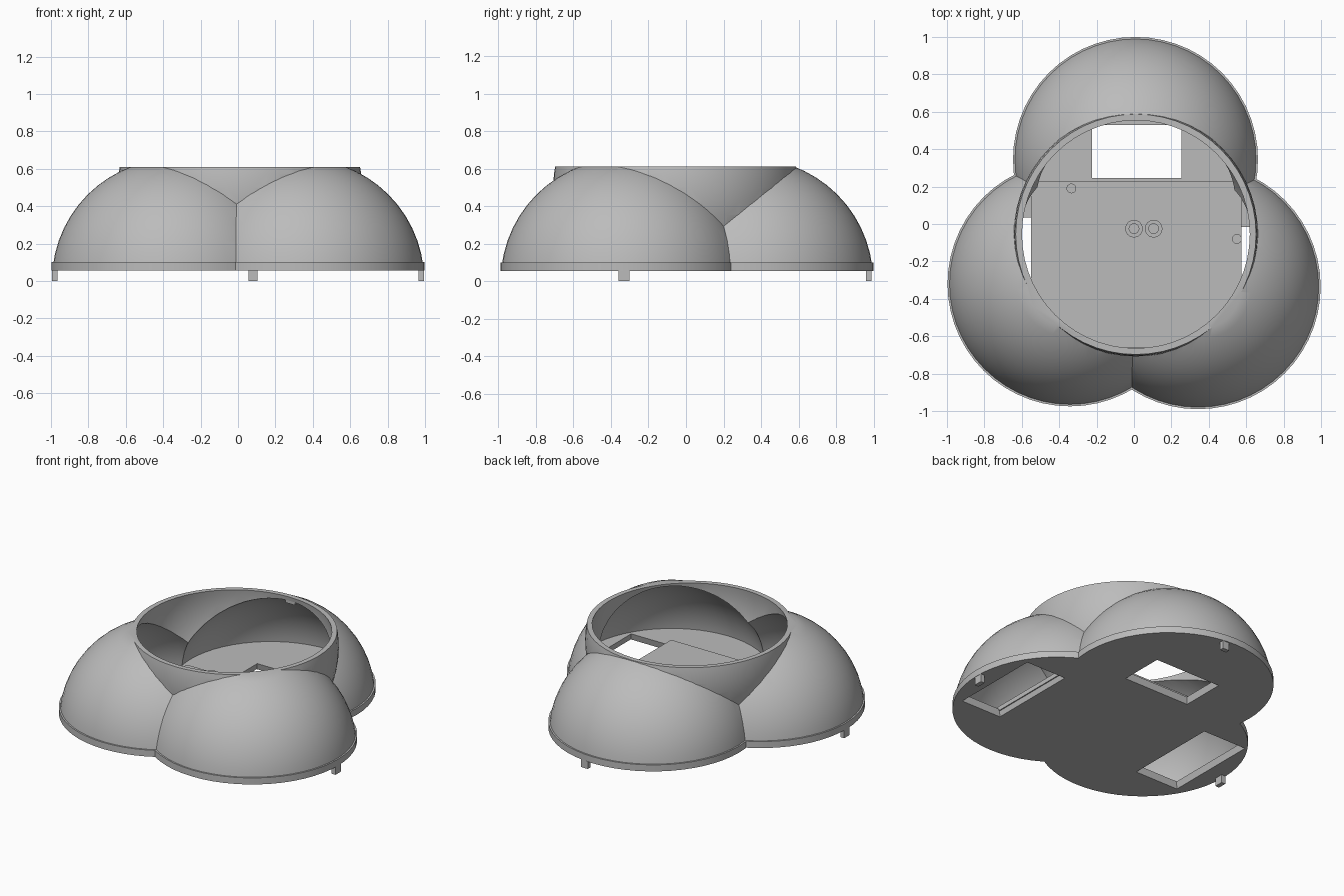
import bpy, bmesh, math
from mathutils import Vector

if "Cube" in bpy.data.objects:
    bpy.data.objects.remove(bpy.data.objects["Cube"], do_unlink=True)

grey = bpy.data.materials.new("light_grey")
grey.use_nodes = True
grey.diffuse_color = (0.5, 0.5, 0.5, 1)
grey.node_tree.nodes["Principled BSDF"].inputs["Base Color"].default_value = (0.5, 0.5, 0.5, 1)

BASE, SEAM, TOP = 0.055, 0.10, 0.61
WALL = 0.033
LOBES = [(-0.342, -0.32, 0), (0.343, -0.335, 0), (0.008, 0.345, 0)]
CUP = (0.01, -0.055, 0.5)
R = 0.653


def finish(name, bm):
    me = bpy.data.meshes.new(name)
    bm.to_mesh(me)
    bm.free()
    ob = bpy.data.objects.new(name, me)
    bpy.context.collection.objects.link(ob)
    me.materials.append(grey)
    return ob


def ball(name, centre, r):
    bm = bmesh.new()
    bmesh.ops.create_uvsphere(bm, u_segments=56, v_segments=28, radius=r)
    bmesh.ops.translate(bm, verts=bm.verts, vec=Vector(centre))
    return finish(name, bm)


def disc(name, x, y, z0, z1, r, seg=24):
    bm = bmesh.new()
    bmesh.ops.create_cone(bm, cap_ends=True, segments=seg, radius1=r, radius2=r, depth=z1 - z0)
    bmesh.ops.translate(bm, verts=bm.verts, vec=(x, y, (z0 + z1) / 2))
    return finish(name, bm)


def box(name, x0, x1, y0, y1, z0, z1):
    bm = bmesh.new()
    bmesh.ops.create_cube(bm, size=1)
    for v in bm.verts:
        v.co = ((x0, x1)[v.co.x > 0], (y0, y1)[v.co.y > 0], (z0, z1)[v.co.z > 0])
    return finish(name, bm)


def combine(ob, other, op):
    """Apply a boolean and discard the helper."""
    mod = ob.modifiers.new("cut", "BOOLEAN")
    mod.operation, mod.object, mod.solver = op, other, "EXACT"
    bpy.context.view_layer.update()
    me = bpy.data.meshes.new_from_object(ob.evaluated_get(bpy.context.evaluated_depsgraph_get()))
    ob.modifiers.clear()
    ob.data = me
    bpy.data.objects.remove(other, do_unlink=True)


def smooth(ob):
    bpy.ops.object.select_all(action="DESELECT")
    ob.select_set(True)
    bpy.context.view_layer.objects.active = ob
    bpy.ops.object.shade_smooth_by_angle(angle=math.radians(25))


def cluster(name, r):
    """Three lobes merged with the central cup."""
    ob = ball(name, CUP, r)
    for c in LOBES:
        combine(ob, ball("lobe", c, r), "UNION")
    return ob


# Hollow shell: merged balls, cut flat at the seam and the rim
shell = cluster("domed_shell", R)
combine(shell, cluster("hollow", R - WALL), "DIFFERENCE")
combine(shell, box("below", -2, 2, -2, 2, -2, SEAM), "DIFFERENCE")
combine(shell, box("above", -2, 2, -2, 2, TOP, 2), "DIFFERENCE")
smooth(shell)

# Base plate: three merged discs
base = None
for x, y, z in LOBES:
    d = disc("base_plate", x, y, BASE, SEAM, R + 0.002, 56)
    if base:
        combine(base, d, "UNION")
    else:
        base = d

# Flared windows through the base, one under each lobe
WINDOWS = [(-0.85, -0.55, -0.60, 0.03), (0.575, 0.85, -0.62, -0.02), (-0.22, 0.25, 0.25, 0.525)]
for x0, x1, y0, y1 in WINDOWS:
    cutter = box("window_cutter", x0, x1, y0, y1, BASE - 0.02, SEAM + 0.02)
    cx, cy = (x0 + x1) / 2, (y0 + y1) / 2
    for v in cutter.data.vertices:
        if v.co.z < SEAM:
            v.co.x += math.copysign(0.02, v.co.x - cx)
            v.co.y += math.copysign(0.02, v.co.y - cy)
    combine(base, cutter, "DIFFERENCE")
smooth(base)

# Raised inner floor
box("inner_floor", -0.55, 0.575, -0.66, 0.23, SEAM - 0.01, SEAM + 0.02)

# Bosses and pins on the floor
for i, x in enumerate((0.0, 0.105)):
    post = disc(f"boss_{i}", x, -0.025, SEAM, SEAM + 0.035, 0.047)
    combine(post, disc("bore", x, -0.025, SEAM + 0.025, SEAM + 0.1, 0.026), "DIFFERENCE")
for name, x, y in (("left_pin", 0.55, -0.08), ("right_pin", -0.335, 0.19)):
    smooth(disc(name, x, y, SEAM, SEAM + 0.045, 0.026))

# Feet under the outer edge of each lobe
box("right_foot", -0.995, -0.965, -0.36, -0.30, 0, BASE + 0.01)
box("left_foot", 0.965, 0.995, -0.36, -0.30, 0, BASE + 0.01)
box("back_foot", 0.055, 0.105, 0.96, 0.99, 0, BASE + 0.01)

# Catches inside the rim
box("front_catch", -0.06, 0.06, -0.695, -0.672, TOP - 0.06, TOP - 0.02)
box("back_catch", -0.03, 0.04, 0.562, 0.585, TOP - 0.05, TOP - 0.005)
